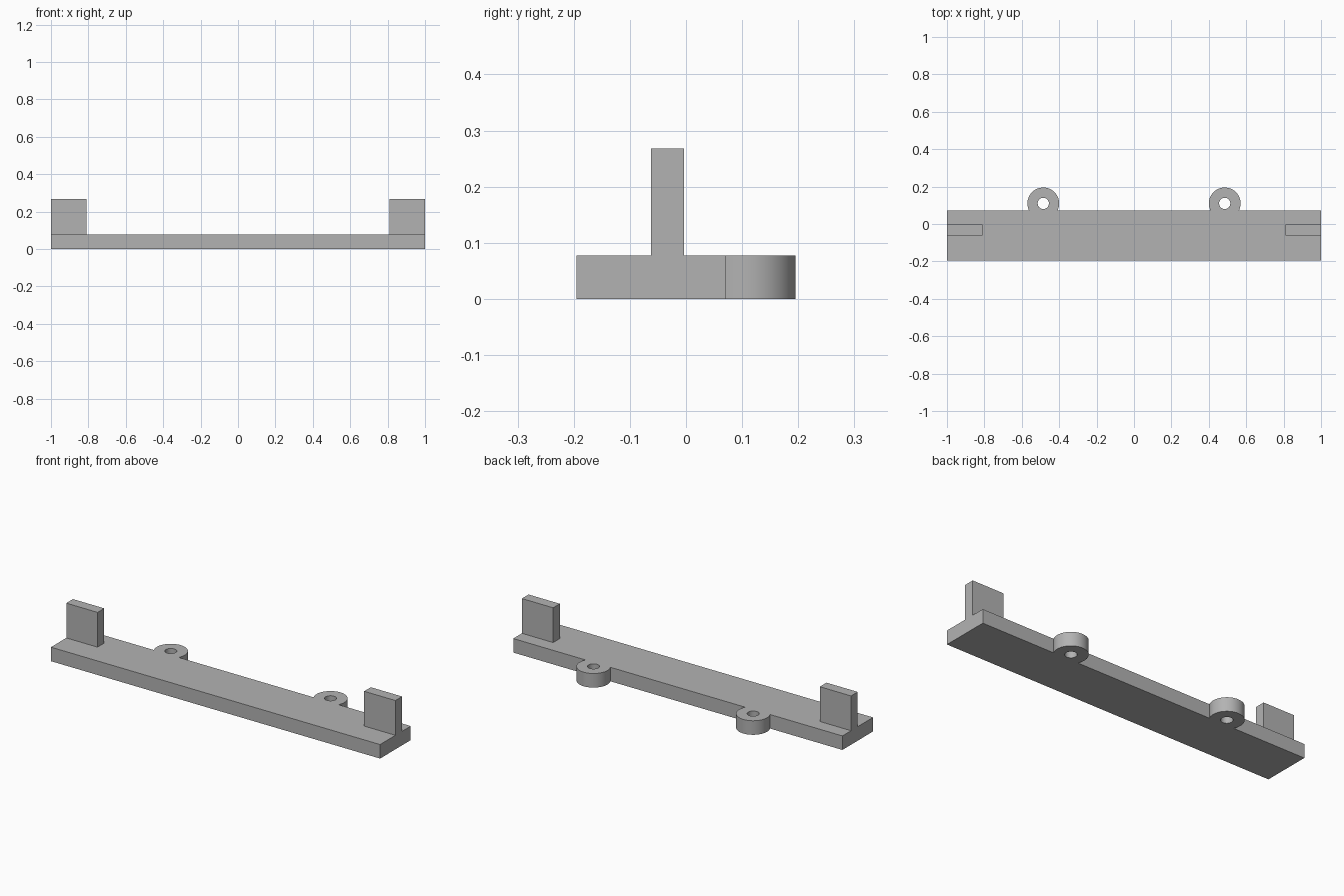
import bpy, bmesh, math
from mathutils import Matrix, Vector

cube = bpy.data.objects.get("Cube")
if cube:
    bpy.data.objects.remove(cube, do_unlink=True)

grey = bpy.data.materials.new("plain_grey")
grey.use_nodes = True
COLOUR = (0.45, 0.45, 0.45, 1)
grey.diffuse_color = COLOUR
grey.node_tree.nodes["Principled BSDF"].inputs["Base Color"].default_value = COLOUR

# Main dimensions
FRONT, BACK, THICK = -0.195, 0.071, 0.077
EAR_X, EAR_Y, EAR_R, HOLE_R = 0.485, 0.11, 0.085, 0.03
TAB_X, TAB_W, TAB_TOP = 0.905, 0.19, 0.268
TAB_FRONT, TAB_BACK = -0.062, -0.004
SLOT_Z, SLOT_R, SLOT_HALF = 0.173, 0.048, 0.022


def arc(cx, cy, r, start, end, steps):
    return [(cx + r * math.cos(a), cy + r * math.sin(a))
            for a in (start + (end - start) * i / steps for i in range(steps + 1))]


def prism(name, outline, low, high, upright=False):
    """Extrude an outline along z, or along y when upright."""
    bm = bmesh.new()
    face = bm.faces.new([bm.verts.new((x, y, low)) for x, y in outline])
    new = bmesh.ops.extrude_face_region(bm, geom=[face])["geom"]
    bmesh.ops.translate(bm, vec=Vector((0, 0, high - low)),
                        verts=[v for v in new if isinstance(v, bmesh.types.BMVert)])
    if upright:
        swap = Matrix(((1, 0, 0, 0), (0, 0, 1, 0), (0, 1, 0, 0), (0, 0, 0, 1)))
        bm.transform(swap)
    bmesh.ops.recalc_face_normals(bm, faces=bm.faces[:])
    mesh = bpy.data.meshes.new(name)
    bm.to_mesh(mesh)
    bm.free()
    mesh.materials.append(grey)
    obj = bpy.data.objects.new(name, mesh)
    bpy.context.collection.objects.link(obj)
    return obj


def finish(obj, cutters):
    """Cut the holes, then smooth the round walls."""
    bpy.ops.object.select_all(action='DESELECT')
    obj.select_set(True)
    bpy.context.view_layer.objects.active = obj
    for cutter in cutters:
        mod = obj.modifiers.new("hole", 'BOOLEAN')
        mod.operation, mod.solver, mod.object = 'DIFFERENCE', 'EXACT', cutter
        bpy.ops.object.modifier_apply(modifier=mod.name)
        bpy.data.objects.remove(cutter, do_unlink=True)
    bpy.ops.object.shade_smooth_by_angle(angle=math.radians(30))


# Base plate with two round screw ears along the back edge
dip = math.asin((EAR_Y - BACK) / EAR_R)
outline = [(-1, FRONT), (1, FRONT), (1, BACK)]
for x in (EAR_X, -EAR_X):
    outline += arc(x, EAR_Y, EAR_R, -dip, math.pi + dip, 40)
outline.append((-1, BACK))
plate = prism("base_plate", outline, 0, THICK)
finish(plate, [prism("screw_hole_cutter", arc(x, EAR_Y, HOLE_R, 0, math.tau, 32)[:-1],
                     -0.1, 0.2) for x in (-EAR_X, EAR_X)])

# Upright end tabs with rounded slots
for side, x in (("left", TAB_X), ("right", -TAB_X)):
    w = TAB_W / 2
    tab = prism(side + "_tab", [(x - w, THICK), (x + w, THICK), (x + w, TAB_TOP), (x - w, TAB_TOP)],
                TAB_FRONT, TAB_BACK, upright=True)
    slot = (arc(x, SLOT_Z + SLOT_HALF, SLOT_R, 0, math.pi, 20)
            + arc(x, SLOT_Z - SLOT_HALF, SLOT_R, math.pi, math.tau, 20))
    finish(tab, [prism("slot_cutter", slot, -0.2, 0.2, upright=True)])
